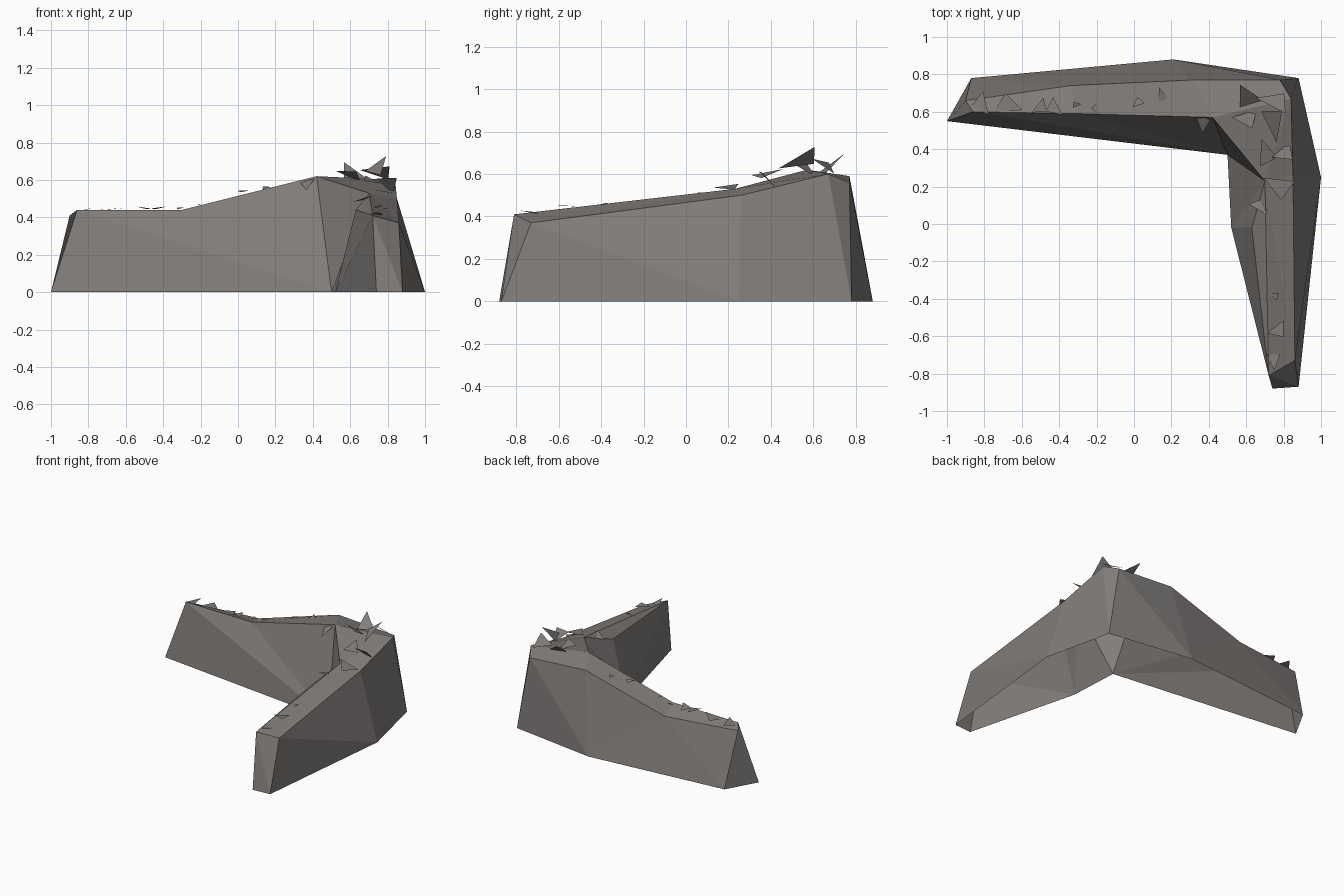
import bpy, math, random
from mathutils import Vector, Euler
import bmesh

if "Cube" in bpy.data.objects:
    bpy.data.objects.remove(bpy.data.objects["Cube"])

random.seed(4)
stone = bpy.data.materials.new("warm grey stone")
stone.diffuse_color = (0.22, 0.205, 0.195, 1)
stone.use_nodes = True
stone.node_tree.nodes["Principled BSDF"].inputs["Base Color"].default_value = stone.diffuse_color


def make_object(name, bm):
    mesh = bpy.data.meshes.new(name)
    bm.to_mesh(mesh)
    bm.free()
    mesh.materials.append(stone)
    obj = bpy.data.objects.new(name, mesh)
    bpy.context.collection.objects.link(obj)
    return obj


# L-shaped rock wall: footprint loop and crest loop
foot = [(-1, .55), (-.87, .78), (.21, .88), (.88, .78), (1, .25),
        (.88, -.87), (.74, -.88), (.52, -.02), (.5, .37)]
crest = [(-.86, .60, .44), (-.90, .66, .41), (-.34, .74, .40), (.31, .77, .59),
         (.78, .77, .56), (.84, .67, .60), (.85, .26, .50), (.86, -.73, .37),
         (.72, -.81, .41), (.63, -.02, .44), (.70, .23, .53), (.42, .57, .62),
         (-.30, .59, .44)]
# (foot, crest) stations round the wall; neighbours span the facets
stations = [(0, 0), (1, 1), (1, 2), (2, 2), (2, 3), (2, 4), (3, 4), (3, 5), (4, 6),
            (4, 7), (5, 7), (5, 8), (6, 8), (7, 8), (7, 9), (7, 10), (8, 10),
            (8, 11), (8, 12), (8, 0)]
top_faces = [(0, 1, 2, 12), (12, 2, 3, 11), (11, 3, 4, 5), (11, 5, 10),
             (5, 6, 10), (10, 6, 7), (10, 7, 8), (8, 9, 10)]

bm = bmesh.new()
f = [bm.verts.new((x, y, 0)) for x, y in foot]
c = [bm.verts.new(p) for p in crest]
for (a, b), (d, e) in zip(stations, stations[1:] + stations[:1]):
    bm.faces.new(list(dict.fromkeys([f[a], f[d], c[e], c[b]])))
for face in top_faces:
    bm.faces.new([c[i] for i in face])
bmesh.ops.recalc_face_normals(bm, faces=bm.faces)
make_object("rock_wall", bm)

# Loose triangular flakes lying on the crest: x, y, z, length
flakes = [(.60, .68, .64, .17), (.75, .66, .64, .18), (.60, .56, .63, .15),
          (.74, .54, .66, .20), (.37, .54, .58, .12), (.71, .38, .60, .15),
          (.81, .38, .58, .15), (.77, .20, .54, .17), (.68, .10, .50, .13),
          (.75, -.38, .46, .06), (.77, -.57, .45, .11), (.75, -.73, .42, .10),
          (-.82, .64, .44, .13), (-.67, .64, .445, .15), (-.50, .62, .45, .10),
          (-.43, .62, .45, .11), (-.31, .64, .45, .05), (-.21, .62, .47, .05),
          (.02, .65, .54, .07), (.15, .69, .56, .08)]
bm = bmesh.new()
for x, y, z, size in flakes:
    tilt = 0.7 if z > 0.57 else 0.25
    turn = Euler((random.uniform(-tilt, tilt), random.uniform(-tilt, tilt),
                  random.uniform(0, math.tau)))
    pts = []
    for p in ((-.5, -.25, 0), (.5, -.2, 0), (random.uniform(-.2, .2), .4, 0)):
        v = Vector(p) * size
        v.rotate(turn)
        pts.append(bm.verts.new(v + Vector((x, y, z))))
    bm.faces.new(pts)
make_object("loose_flakes", bm)
